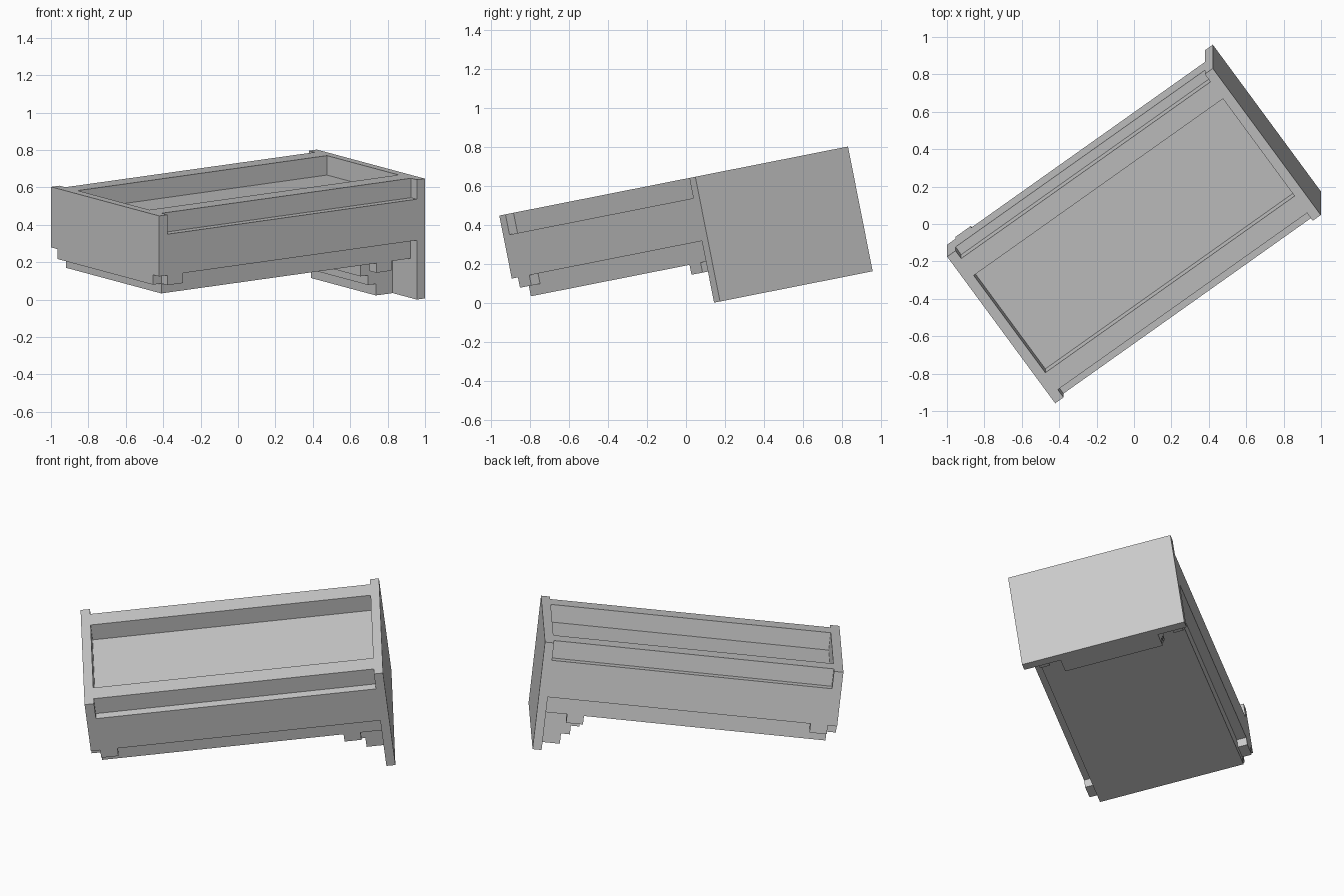
import bpy, bmesh, math
from mathutils import Matrix, Vector

if "Cube" in bpy.data.objects:
    bpy.data.objects.remove(bpy.data.objects["Cube"])

# Local drawer axes: u = length, v = width, w = height; then tilted as a whole
TILT = Matrix.Rotation(math.radians(11.2), 4, 'X') @ Matrix.Rotation(math.radians(35.85), 4, 'Z')
U0, U1, U2, U3 = -0.841, -0.786, 0.858, 0.911   # rear panel, body, front panel
VC, HW, HI = 0.051, 0.493, 0.436                # centre line, outer and inset half widths
TOP, FLOOR, LIP, BASE, LOW = 0.632, 0.526, 0.302, 0.194, -0.021
parts = []


def extrude(name, profile, axis, a, b):
    """Extrude a 2D profile along u (v,w profile) or along v (u,w profile)."""
    bm = bmesh.new()
    place = (lambda p: (a, p[0], p[1])) if axis == 'u' else (lambda p: (p[0], a, p[1]))
    step = Vector((b - a, 0, 0)) if axis == 'u' else Vector((0, b - a, 0))
    face = bm.faces.new([bm.verts.new(place(p)) for p in profile])
    ext = bmesh.ops.extrude_face_region(bm, geom=[face])
    bmesh.ops.translate(bm, vec=step, verts=[g for g in ext['geom'] if isinstance(g, bmesh.types.BMVert)])
    bmesh.ops.recalc_face_normals(bm, faces=bm.faces)
    bm.transform(TILT)
    mesh = bpy.data.meshes.new(name)
    bm.to_mesh(mesh)
    bm.free()
    ob = bpy.data.objects.new(name, mesh)
    bpy.context.collection.objects.link(ob)
    parts.append(ob)


def rect(v0, v1, w0, w1):
    return [(v0, w0), (v1, w0), (v1, w1), (v0, w1)]


def symmetric(half):
    """Mirror a half outline about the drawer centre line."""
    return [(VC + h, w) for h, w in half] + [(VC - h, w) for h, w in reversed(half)]


# Drawer body: shallow tray, rebated upper edges, narrower underside
extrude("drawer_body", symmetric([(HI, BASE), (HI, LIP), (HW, LIP), (HW, FLOOR), (HW - 0.052, FLOOR),
                                  (HW - 0.052, TOP), (0.327, TOP), (0.327, FLOOR)]), 'u', U1, U2)
# End panels
extrude("front_panel", rect(VC - HW, VC + HW, LOW, TOP), 'u', U2, U3)
extrude("rear_panel", symmetric([(HI, 0.248), (HI, LIP), (HW, LIP), (HW, TOP)]), 'u', U0, U1)
# Runner blocks under each side
for side, s in (("left", 1), ("right", -1)):
    extrude(side + "_rear_runner", rect(VC + s * HI, VC + s * HW, 0.248, LIP), 'u', U1, -0.685)
    extrude(side + "_front_runner", rect(VC + s * (HI - 0.06), VC + s * HI, 0.142, BASE), 'u', 0.632, 0.731)
# Stepped support behind the front panel
extrude("stepped_support", [(U2, LOW), (0.747, LOW), (0.747, 0.042), (0.695, 0.042), (0.695, 0.095),
                            (0.645, 0.095), (0.645, BASE), (U2, BASE)], 'v', -0.222, 0.37)

# Centre on x and y and stand on z = 0
pts = [v.co for o in parts for v in o.data.vertices]
lo = [min(p[i] for p in pts) for i in range(3)]
hi = [max(p[i] for p in pts) for i in range(3)]
shift = Matrix.Translation((-(lo[0] + hi[0]) / 2, -(lo[1] + hi[1]) / 2, -lo[2]))
for o in parts:
    o.data.transform(shift)
